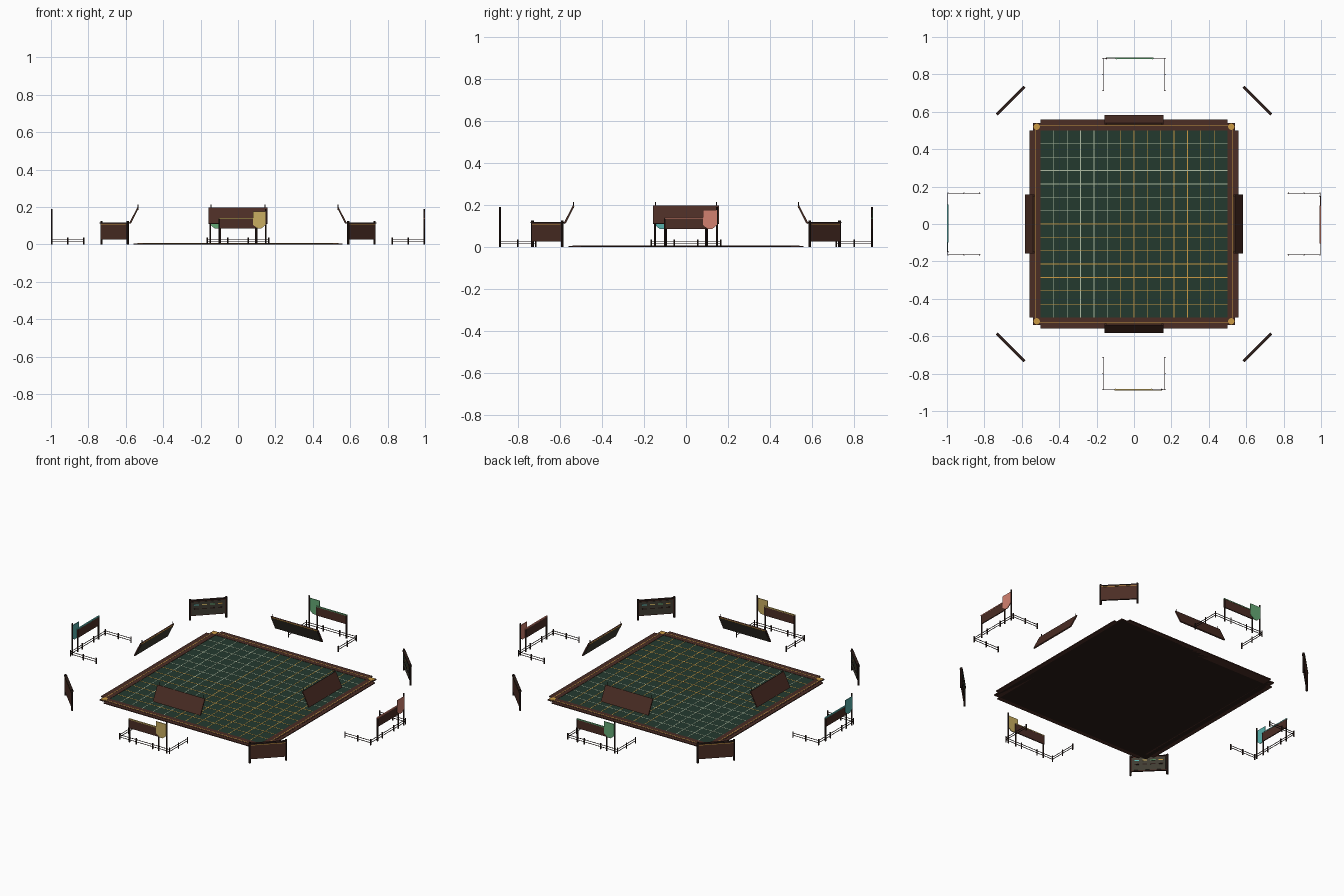
import bpy, bmesh
from math import pi, hypot, atan2
from mathutils import Matrix, Vector

cube = bpy.data.objects.get("Cube")
if cube:
    bpy.data.objects.remove(cube, do_unlink=True)


def make_mat(name, rgb):
    m = bpy.data.materials.new(name)
    m.use_nodes = True
    m.diffuse_color = (*rgb, 1)
    m.node_tree.nodes["Principled BSDF"].inputs["Base Color"].default_value = (*rgb, 1)
    return m


wood = make_mat("brown wood", (0.07, 0.026, 0.018))
dark = make_mat("dark wood", (0.025, 0.012, 0.009))
felt = make_mat("green felt", (0.017, 0.042, 0.028))
gold = make_mat("gold", (0.6, 0.33, 0.06))
pale = make_mat("pale mint", (0.42, 0.5, 0.36))
slate = make_mat("olive slate", (0.05, 0.045, 0.032))
yellow = make_mat("yellow cloth", (0.58, 0.42, 0.12))
coral = make_mat("coral cloth", (0.65, 0.22, 0.16))
green = make_mat("green cloth", (0.13, 0.4, 0.18))
teal = make_mat("teal cloth", (0.1, 0.45, 0.42))


def finish(name, bm, mat, frame):
    bm.transform(frame)
    me = bpy.data.meshes.new(name)
    bm.to_mesh(me)
    bm.free()
    me.materials.append(mat)
    ob = bpy.data.objects.new(name, me)
    bpy.context.collection.objects.link(ob)
    return ob


def box(name, lo, hi, mat, frame=Matrix()):
    """Box between two opposite corners, placed by a frame."""
    lo, hi = Vector(lo), Vector(hi)
    bm = bmesh.new()
    bmesh.ops.create_cube(bm, size=1)
    size = hi - lo
    bm.transform(Matrix.Translation((lo + hi) / 2) @ Matrix.Diagonal((*size, 1)))
    return finish(name, bm, mat, frame)


def post(name, x, y, z0, z1, r, mat, frame=Matrix(), sides=8):
    bm = bmesh.new()
    bmesh.ops.create_cone(bm, cap_ends=True, segments=sides, radius1=r, radius2=r, depth=z1 - z0)
    bm.transform(Matrix.Translation((x, y, (z0 + z1) / 2)))
    return finish(name, bm, mat, frame)


def turn(angle):
    return Matrix.Rotation(angle, 4, 'Z')


# Table base, felt and grid lines
box("table_base", (-0.535, -0.535, 0), (0.535, 0.535, 0.003), dark)
box("felt_surface", (-0.5, -0.5, 0.003), (0.5, 0.5, 0.0045), felt)
for i in range(1, 14):
    c = -0.5 + i / 14
    w = 0.002
    box("grid_line_long", (c - w, -0.5, 0.0045), (c + w, 0.5, 0.005), pale if c < -0.1 else gold)
    box("grid_line_cross", (-0.5, c - w, 0.0045), (0.5, c + w, 0.0051), pale if c > 0.05 else gold)

# Table border, one side at a time
for k in range(4):
    f = turn(k * pi / 2)
    box("border_rail", (-0.54, -0.54, 0), (0.5, -0.5, 0.006), wood, f)
    box("outer_ledge", (-0.5, -0.56, 0), (0.5, -0.54, 0.005), wood, f)
    box("border_inlay", (-0.53, -0.53, 0.006), (0.53, -0.526, 0.0065), gold, f)
    post("corner_stud", -0.52, -0.52, 0.004, 0.0075, 0.017, gold, f, 16)


def tilted_panel(f):
    """Panel leaning in over the table edge."""
    dy, dz = 0.043, 0.085
    h = hypot(dy, dz) / 2
    g = f @ Matrix.Translation((0, -0.557, 0.153)) @ Matrix.Rotation(-atan2(dy, dz), 4, 'X')
    box("tilted_panel", (-0.157, -0.004, -h), (0.157, 0.003, h), wood, g)
    box("tilted_panel_face", (-0.15, 0.003, 0.006 - h), (0.15, 0.005, h - 0.006), slate, g)
    box("tilted_panel_trim", (-0.15, 0.003, h - 0.005), (0.15, 0.006, h - 0.001), gold, g)
    for x in (-0.145, 0.145):
        post("panel_peg", x, -0.535, 0.185, 0.213, 0.002, dark, f)


def banner(mat, y, f):
    """Thin hanging cloth with a clipped lower edge."""
    outline = [(0.08, 0.175), (0.08, 0.105), (0.105, 0.085), (0.125, 0.085), (0.148, 0.105), (0.148, 0.175)]
    bm = bmesh.new()
    face = bm.faces.new([bm.verts.new((x, y, z)) for x, z in outline])
    ext = bmesh.ops.extrude_face_region(bm, geom=[face])
    moved = [v for v in ext["geom"] if isinstance(v, bmesh.types.BMVert)]
    bmesh.ops.translate(bm, vec=(0, 0.004, 0), verts=moved)
    bmesh.ops.recalc_face_normals(bm, faces=bm.faces)
    finish("banner", bm, mat, f)


def station(accent, d, f):
    """Sign, banner pole and low fence at distance d."""
    y = -d
    box("sign_board", (-0.105, y - 0.003, 0.085), (0.1, y + 0.003, 0.136), wood, f)
    box("sign_rail", (-0.105, y - 0.004, 0.136), (0.1, y + 0.004, 0.141), accent, f)
    for x in (-0.1, 0.095):
        post("sign_post", x, y, 0, 0.138, 0.0045, dark, f)
    post("banner_pole", 0.148, y, 0, 0.19, 0.0045, dark, f)
    banner(accent, y - 0.006, f)

    # Low fence open towards the table
    spots = [(x, y) for x in (-0.165, -0.055, 0.055, 0.165)]
    spots += [(x, y + s) for x in (-0.165, 0.165) for s in (0.085, 0.17)]
    for x, py in spots:
        post("fence_post", x, py, 0, 0.036, 0.0035, dark, f)
    r = 0.0013
    for z in (0.014, 0.027):
        box("fence_rail_back", (-0.165, y - r, z - r), (0.165, y + r, z + r), dark, f)
        for x in (-0.165, 0.165):
            box("fence_rail_side", (x - r, y, z - r), (x + r, y + 0.17, z + r), dark, f)


def corner_board(f):
    """Notice board facing the table across a corner."""
    y = -0.933
    box("corner_board", (-0.097, y - 0.006, 0.025), (0.097, y + 0.004, 0.113), wood, f)
    box("corner_board_face", (-0.092, y + 0.004, 0.03), (0.092, y + 0.006, 0.108), slate, f)
    box("corner_board_cap", (-0.105, y - 0.008, 0.113), (0.105, y + 0.008, 0.118), dark, f)
    box("corner_board_trim", (-0.095, y - 0.0075, 0.107), (0.095, y - 0.006, 0.11), gold, f)
    for x in (-0.1, 0.1):
        post("corner_board_post", x, y, 0, 0.125, 0.006, dark, f)
    tints = (gold, green, yellow, teal)
    for row, z in enumerate((0.09, 0.066)):
        for col in range(4):
            x = -0.066 + col * 0.044
            box("notice_strip", (x - 0.013, y + 0.006, z - 0.003), (x + 0.013, y + 0.0075, z + 0.003),
                tints[(col + row * 2) % 4] if row == 0 else dark, f)


# Four sides and four corners, in turn
for k, accent in enumerate((yellow, coral, green, teal)):
    f = turn(k * pi / 2)
    tilted_panel(f)
    station(accent, 0.995 if k % 2 else 0.885, f)
    corner_board(turn(k * pi / 2 + pi / 4))
